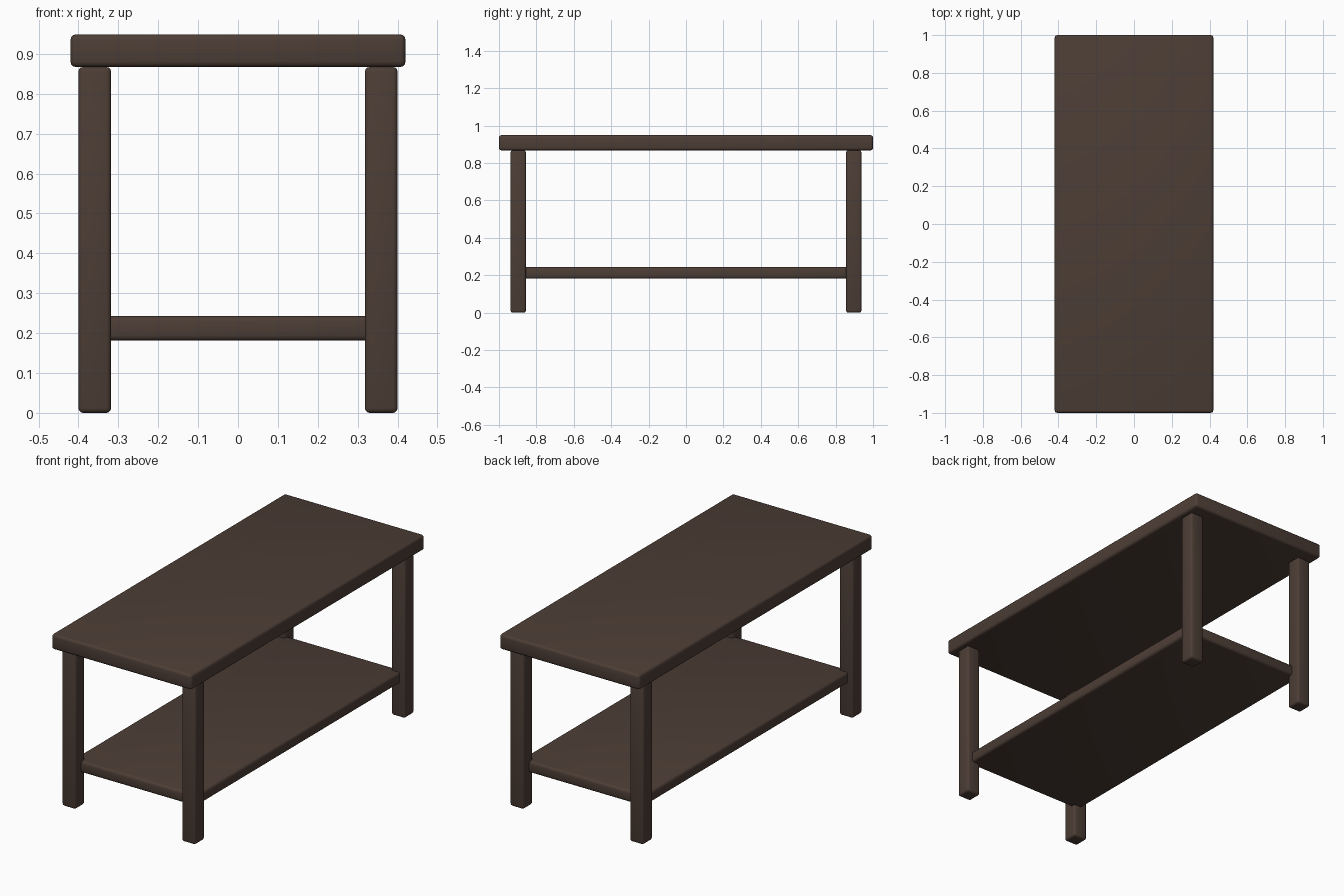
import bpy

if "Cube" in bpy.data.objects:
    bpy.data.objects.remove(bpy.data.objects["Cube"])

# dark wood shared by every part
wood = bpy.data.materials.new("dark_wood")
wood.diffuse_color = (0.073, 0.047, 0.036, 1)
wood.use_nodes = True
wood.node_tree.nodes["Principled BSDF"].inputs["Base Color"].default_value = wood.diffuse_color


def board(name, size, centre, bevel):
    """Box with softly rounded edges."""
    bpy.ops.mesh.primitive_cube_add(size=1, location=centre)
    ob = bpy.context.object
    ob.name = name
    ob.scale = size
    bpy.ops.object.transform_apply(location=False, rotation=False, scale=True)
    mod = ob.modifiers.new("rounded_edges", 'BEVEL')
    mod.width = bevel
    mod.segments = 3
    bpy.ops.object.modifier_apply(modifier=mod.name)
    bpy.ops.object.shade_smooth_by_angle()
    ob.data.materials.append(wood)
    return ob


# table top
board("table_top", (0.84, 2.0, 0.082), (0, 0, 0.908), 0.014)

# lower shelf, let into the legs
board("lower_shelf", (0.74, 1.776, 0.062), (0, 0, 0.212), 0.014)

# four legs
for y, end in ((-0.897, "front"), (0.897, "back")):
    for x, side in ((-0.359, "left"), (0.359, "right")):
        board(f"{end}_{side}_leg", (0.082, 0.082, 0.867), (x, y, 0.4335), 0.012)
